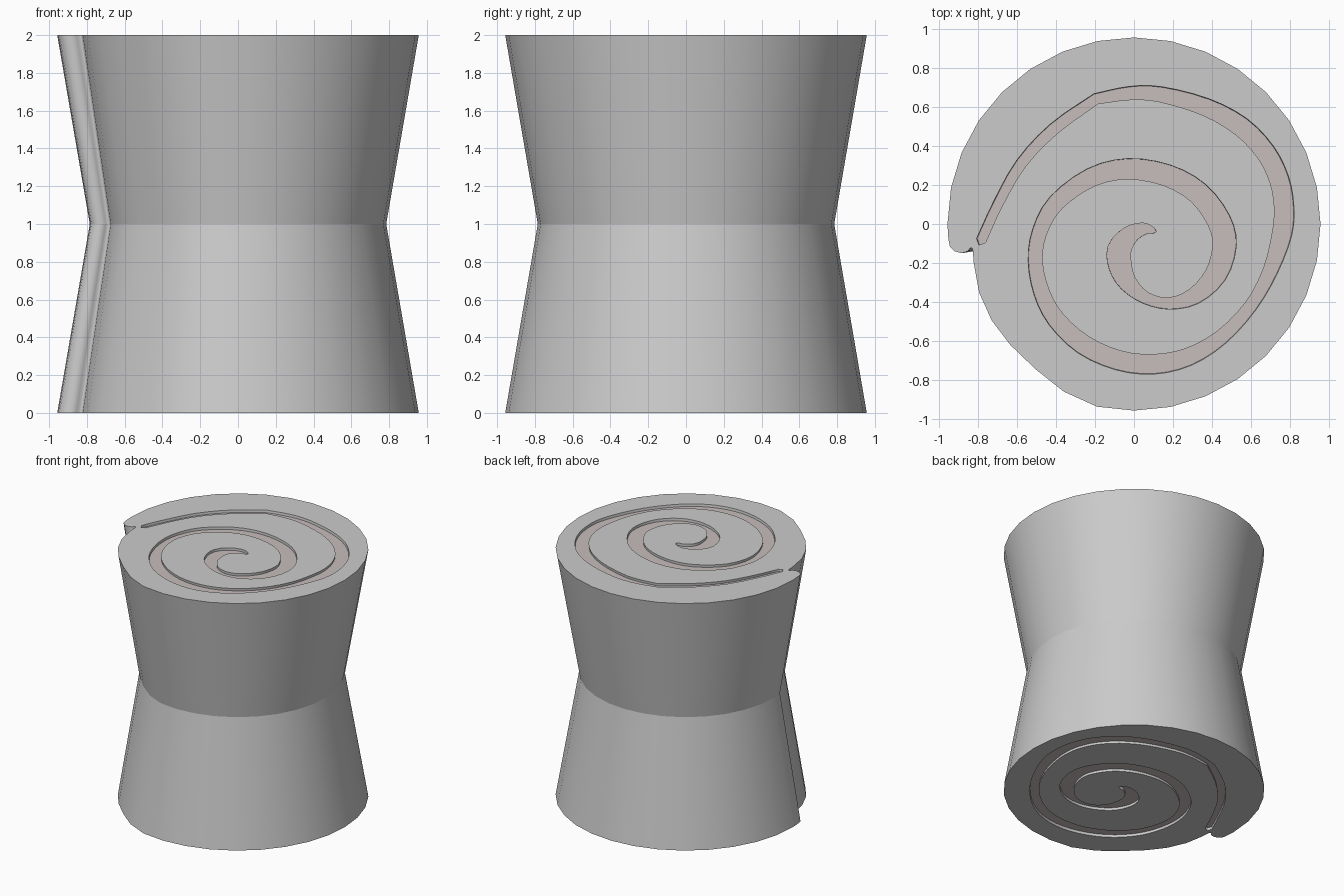
import bpy, bmesh
from math import cos, sin, radians
from mathutils import Vector

if "Cube" in bpy.data.objects:
    bpy.data.objects.remove(bpy.data.objects["Cube"])

WAIST = 0.82      # section scale at mid height
RECESS = 0.02     # filling sits slightly below the end faces


def spline(ctrl, steps=3):
    """Catmull-Rom through vectors of (x, y, width)."""
    p = [Vector(c) for c in ctrl]
    p = [2 * p[0] - p[1]] + p + [2 * p[-1] - p[-2]]
    out = []
    for a, b, c, d in zip(p, p[1:], p[2:], p[3:]):
        for i in range(steps):
            t = i / steps
            out.append(0.5 * (2 * b + (c - a) * t + (2 * a - 5 * b + 4 * c - d) * t * t
                              + (3 * b - a - 3 * c + d) * t ** 3))
    return out + [p[-2]]


def ribbon(path):
    """Closed outline of a variable-width strip with rounded ends."""
    left, right = [], []
    n = len(path)
    for i, q in enumerate(path):
        t = (path[min(i + 1, n - 1)] - path[max(i - 1, 0)]).xy.normalized()
        side = Vector((-t.y, t.x)) * q.z / 2
        left.append(q.xy + side)
        right.append(q.xy - side)
    t0 = (path[0] - path[1]).xy.normalized() * path[0].z / 2
    t1 = (path[-1] - path[-2]).xy.normalized() * path[-1].z / 2
    return left + [path[-1].xy + t1] + right[::-1] + [path[0].xy + t0]


def waisted(name, outlines, inset=0.0, color=None):
    """Loft outlines through a narrow waist and close both ends."""
    bm = bmesh.new()
    caps = ([], [])
    end_scale = 1 - (1 - WAIST) * inset
    for outline in outlines:
        rings = []
        for z, s in ((inset, end_scale), (1, WAIST), (2 - inset, end_scale)):
            rings.append([bm.verts.new((x * s, y * s, z)) for x, y in outline])
        n = len(outline)
        for lo, hi in zip(rings, rings[1:]):
            for i in range(n):
                j = (i + 1) % n
                bm.faces.new((lo[i], lo[j], hi[j], hi[i])).smooth = True
        for ring in rings:
            for i in range(n):
                bm.edges.get((ring[i], ring[(i + 1) % n])).smooth = False
        for cap, ring in zip(caps, (rings[0], rings[2])):
            cap += [bm.edges.get((ring[i], ring[(i + 1) % n])) for i in range(n)]
    for cap, nz in zip(caps, (-1, 1)):
        bmesh.ops.triangle_fill(bm, edges=cap, use_beauty=True, normal=(0, 0, nz))
    bmesh.ops.recalc_face_normals(bm, faces=bm.faces)
    mesh = bpy.data.meshes.new(name)
    bm.to_mesh(mesh)
    bm.free()
    obj = bpy.data.objects.new(name, mesh)
    bpy.context.collection.objects.link(obj)
    if color:
        mat = bpy.data.materials.new(name)
        mat.diffuse_color = color
        mat.use_nodes = True
        mat.node_tree.nodes["Principled BSDF"].inputs["Base Color"].default_value = mat.diffuse_color
        mesh.materials.append(mat)
    return obj


# Spiral filling: centre line and width, from the middle outwards
coil = [(.10, -.035, .03), (.05, -.025, .06), (-.02, -.055, .09), (-.075, -.13, .12),
        (-.07, -.22, .115), (-.03, -.305, .09), (.06, -.38, .06), (.18, -.408, .058),
        (.31, -.37, .085), (.42, -.26, .11), (.465, -.11, .12), (.435, .02, .12),
        (.33, .16, .115), (.17, .25, .11), (-.03, .283, .105), (-.22, .24, .095),
        (-.40, .11, .085), (-.485, -.04, .075), (-.507, -.19, .072), (-.475, -.35, .08),
        (-.40, -.49, .09), (-.26, -.62, .10), (-.08, -.70, .10), (.10, -.72, .10),
        (.28, -.682, .09), (.45, -.58, .075), (.60, -.42, .065), (.70, -.24, .075),
        (.76, -.05, .10), (.77, .09, .10), (.745, .23, .10), (.675, .37, .10),
        (.55, .50, .10), (.37, .60, .09), (.14, .665, .078), (-.02, .672, .068),
        (-.195, .643, .055)]
flap = [(-.195, .643, .055), (-.41, .49, .06), (-.58, .31, .055),
        (-.70, .10, .05), (-.785, -.085, .05)]
spiral = ribbon(spline(coil) + spline(flap)[1:])

# Outer skin: inner turn in front of the notch, round body, rounded flap tip
outer = [(-.828, -.125), (-.822, -.20), (-.795, -.35), (-.73, -.495), (-.635, -.62),
         (-.505, -.745), (-.36, -.86), (-.19, -.937)]
outer += [(.957 * cos(radians(a * 11.25)), .957 * sin(radians(a * 11.25)))
          for a in range(-8, 17)]
outer += [(-.952, -.08), (-.945, -.115), (-.92, -.14), (-.885, -.15),
          (-.855, -.14), (-.838, -.122)]

waisted("rolled_dough", [outer, spiral])
waisted("spiral_filling", [spiral], RECESS, (.57, .51, .50, 1))
